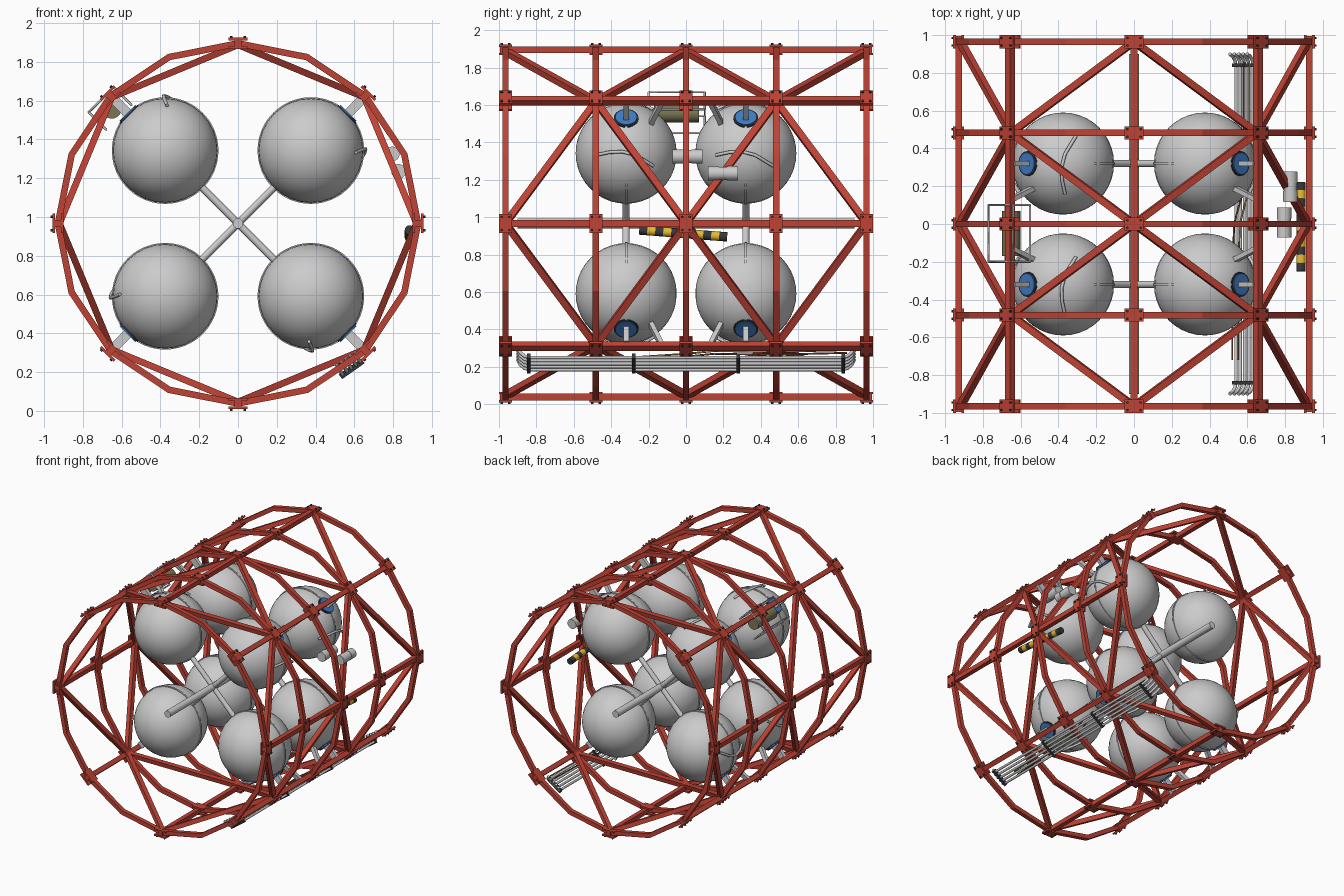
import bpy, bmesh
from math import pi, cos, sin, radians
from mathutils import Vector, Matrix

if "Cube" in bpy.data.objects:
    bpy.data.objects.remove(bpy.data.objects["Cube"])

C = 0.967            # height of the frame axis
R = 0.928            # frame radius
RINGS = [-0.965, -0.482, 0, 0.482, 0.965]
TANK_R = 0.27

def mat(name, rgb):
    m = bpy.data.materials.new(name)
    m.diffuse_color = (*rgb, 1)
    m.use_nodes = True
    m.node_tree.nodes["Principled BSDF"].inputs["Base Color"].default_value = m.diffuse_color
    return m

RED = mat("frame_red", (0.52, 0.055, 0.035))
BLUE = mat("pad_blue", (0.05, 0.2, 0.55))
DARK = mat("dark_grey", (0.04, 0.04, 0.045))
YELLOW = mat("stripe_yellow", (0.8, 0.5, 0.03))
OLIVE = mat("olive", (0.2, 0.18, 0.09))
BROWN = mat("cable_brown", (0.2, 0.06, 0.03))
GOLD = mat("cable_gold", (0.35, 0.24, 0.08))
WHITE = mat("canister_white", (0.85, 0.85, 0.85))

def pol(a, r, y):
    """Point at angle a (degrees), radius r around the frame axis."""
    return Vector((r * cos(radians(a)), y, C + r * sin(radians(a))))

def finish(bm, name, m=None, smooth=False):
    bmesh.ops.recalc_face_normals(bm, faces=bm.faces)
    me = bpy.data.meshes.new(name)
    bm.to_mesh(me)
    bm.free()
    ob = bpy.data.objects.new(name, me)
    bpy.context.collection.objects.link(ob)
    if m:
        me.materials.append(m)
    if smooth:
        bpy.ops.object.select_all(action='DESELECT')
        ob.select_set(True)
        bpy.context.view_layer.objects.active = ob
        bpy.ops.object.shade_smooth_by_angle(angle=radians(40))
    return ob

def beam(bm, a, b, w, h, up):
    """Box from a to b; h is measured along the up direction."""
    z = (b - a).normalized()
    x = z.cross(up).normalized()
    y = z.cross(x)
    rot = Matrix((x, y, z)).transposed().to_4x4()
    bmesh.ops.create_cube(bm, size=1, matrix=Matrix.Translation((a + b) / 2) @ rot
                          @ Matrix.Diagonal((w, h, (b - a).length, 1)))

def rod(bm, a, b, r, seg=16):
    a, b = Vector(a), Vector(b)
    q = (b - a).to_track_quat('Z', 'Y').to_matrix().to_4x4()
    bmesh.ops.create_cone(bm, cap_ends=True, segments=seg, radius1=r, radius2=r,
                          depth=(b - a).length, matrix=Matrix.Translation((a + b) / 2) @ q)

def tube(name, pts, r, m=None, closed=False):
    cu = bpy.data.curves.new(name, 'CURVE')
    cu.dimensions, cu.bevel_depth, cu.bevel_resolution = '3D', r, 2
    cu.use_fill_caps = True
    s = cu.splines.new('POLY')
    s.points.add(len(pts) - 1)
    for p, co in zip(s.points, pts):
        p.co = (*co, 1)
    s.use_cyclic_u = closed
    ob = bpy.data.objects.new(name, cu)
    bpy.context.collection.objects.link(ob)
    if m:
        cu.materials.append(m)
    bpy.ops.object.select_all(action='DESELECT')
    ob.select_set(True)
    bpy.context.view_layer.objects.active = ob
    bpy.ops.object.convert(target='MESH')

# Sixteen-sided rings
bm = bmesh.new()
for y in RINGS:
    loops = [[bm.verts.new(pol(22.5 * k, R + dr, y + dy)) for dr, dy in
              ((-.017, -.017), (.017, -.017), (.017, .017), (-.017, .017))] for k in range(16)]
    for k in range(16):
        p, q = loops[k], loops[(k + 1) % 16]
        for j in range(4):
            bm.faces.new((p[j], p[(j + 1) % 4], q[(j + 1) % 4], q[j]))
finish(bm, "frame_rings", RED)

# Longerons, diagonal braces, node plates and bolts
longs, braces, plates, bolts = (bmesh.new() for _ in range(4))
for i in range(8):
    a = 45 * i
    out = pol(a, 1, 0) - pol(a, 0, 0)
    tan = pol(a + 90, 1, 0) - pol(a + 90, 0, 0)
    beam(longs, pol(a, R, -0.995), pol(a, R, 0.995), 0.036, 0.036, out)
    for k, y in enumerate(RINGS):
        for r, h in ((R + 0.022, 0.014), (R - 0.022, 0.012)):
            beam(plates, pol(a, r, y - 0.035), pol(a, r, y + 0.035), 0.1, h, out)
        for s in (-1, 1):
            for t in (-1, 1):
                p = pol(a, R + 0.025, y + 0.02 * t) + tan * 0.035 * s
                rod(bolts, p, p + out * 0.013, 0.007, 6)
        if i % 2 and k % 2:          # odd nodes brace to four even nodes
            for da in (-45, 45):
                for kk in (k - 1, k + 1):
                    n = pol(a + da / 2, 1, 0) - pol(0, 0, 0)
                    beam(braces, pol(a, R - 0.008, y), pol(a + da, R - 0.008, RINGS[kk]), 0.036, 0.034, n)
finish(longs, "longerons", RED)
finish(braces, "diagonal_braces", RED)
finish(plates, "node_plates", RED)
finish(bolts, "node_bolts", DARK)

# Eight spherical tanks with seam, pads, mounts, cross struts and surface pipes
seams, pads, rims, mounts, cross = (bmesh.new() for _ in range(5))
for q in range(4):
    a = 45 + 90 * q
    out = pol(a, 1, 0) - pol(a, 0, 0)
    turn = Matrix.Rotation(-pi / 2 * q, 3, 'Y')
    for y in (-0.32, 0.32):
        s = 1 if y > 0 else -1
        c = pol(a, 0.531, y)
        bm = bmesh.new()
        bmesh.ops.create_uvsphere(bm, u_segments=32, v_segments=20, radius=TANK_R,
                                  matrix=Matrix.Translation(c) @ Matrix.Rotation(pi / 2, 4, 'X'))
        finish(bm, "tank", None, True)
        rod(seams, c - Vector((0, .006, 0)), c + Vector((0, .006, 0)), TANK_R + 0.005, 48)
        rod(rims, pol(a, 0.775, y), pol(a, 0.799, y), 0.066, 24)
        rod(pads, pol(a, 0.78, y), pol(a, 0.806, y), 0.058, 24)
        beam(mounts, pol(a, 0.79, y), pol(a, 0.915, y), 0.05, 0.028, Vector((0, 1, 0)))
        beam(mounts, pol(a, 0.755, 0.19 * s), pol(a, 0.92, 0.13 * s), 0.035, 0.025, Vector((0, 1, 0)))
        rod(cross, pol(a, 0, y), pol(a, 0.29, y), 0.019)
        path = []
        for dy, dz in ((-.16, -.01), (-.09, .005), (-.02, .008), (.05, -.01), (.1, -.04), (.145, -.068)):
            d = Vector((0, dy, dz))
            d.x = (0.08 - d.length_squared) ** 0.5
            path.append(c + turn @ d)
        tube("tank_pipe", path, 0.009)
finish(seams, "tank_seams", None, True)
finish(rims, "pad_rims", DARK, True)
finish(pads, "mount_pads", BLUE, True)
finish(mounts, "tank_mounts")
rod(cross, (0, -0.9, C), (0, 0.9, C), 0.027, 24)
finish(cross, "centre_shaft_and_cross_struts", None, True)

# Pipe bundle along the lower right edge, with bent ends, clamps and cables
inward = Vector((-0.5, 0, 0.85))
row0, row1 = Vector((0.54, 0, 0.185)), Vector((0.632, 0, 0.25))
for i in range(5):
    p = row0.lerp(row1, i / 4)
    half = [(0.83, 0), (0.862, 0.008), (0.885, 0.03), (0.9, 0.065)]
    prof = [(-y, d) for y, d in reversed(half)] + half
    tube("bundle_pipe", [p + inward * d + Vector((0, y, 0)) for y, d in prof], 0.0095)
bm = bmesh.new()
step = (row1 - row0) * 0.13
for y in (-0.84, -0.28, 0.28, 0.84):
    v = Vector((0, y, 0))
    beam(bm, row0 - step + v, row1 + step + v, 0.018, 0.03, inward)
finish(bm, "bundle_clamps", DARK)
for m, x, z in ((BROWN, 0.52, 0.235), (GOLD, 0.55, 0.25)):
    tube("cable", [(x, -0.72, z - 0.02), (x, -0.3, z), (x + .01, 0, z + .02), (x + .05, 0.15, z + .035),
                   (x + .06, 0.45, z + .03), (x + .06, 0.86, z + .04)], 0.005, m)

# White canisters on the right with raised end bands
bm = bmesh.new()
for x, y, z in ((0.795, 0.008, 1.325), (0.828, 0.197, 1.235)):
    rod(bm, (x, y - 0.08, z), (x, y + 0.08, z), 0.035, 24)
    for d in (-0.05, 0.05):
        rod(bm, (x, y + d - 0.029, z), (x, y + d + 0.029, z), 0.038, 24)
finish(bm, "white_canisters", WHITE, True)

# Striped handle
a, b = Vector((0.884, -0.25, 0.932)), Vector((0.884, 0.22, 0.895))
for m, name, first in ((DARK, "handle_dark_stripes", 0), (YELLOW, "handle_yellow_stripes", 1)):
    bm = bmesh.new()
    for i in range(first, 11, 2):
        rod(bm, a.lerp(b, i / 11), a.lerp(b, (i + 1) / 11), 0.025)
    finish(bm, name, m, True)

# Olive cylinder in a wire guard on the upper left
bm = bmesh.new()
rod(bm, (-0.65, -0.17, 1.555), (-0.65, 0.07, 1.555), 0.048, 24)
finish(bm, "olive_cylinder", OLIVE, True)
lo, hi = (-0.77, 1.54), (-0.64, 1.668)
tube("guard_frame", [(lo[0], -0.2, lo[1]), (hi[0], -0.2, hi[1]), (hi[0], 0.1, hi[1]), (lo[0], 0.1, lo[1])],
     0.006, None, True)
for y in (-0.2, 0.1):
    for x, z in (lo, hi):
        tube("guard_leg", [(x, y, z), (x + 0.09, y, z - 0.09)], 0.006)
for (x, z) in (lo, hi):
    tube("guard_rail", [(x + 0.09, -0.2, z - 0.09), (x + 0.09, 0.1, z - 0.09)], 0.006)
